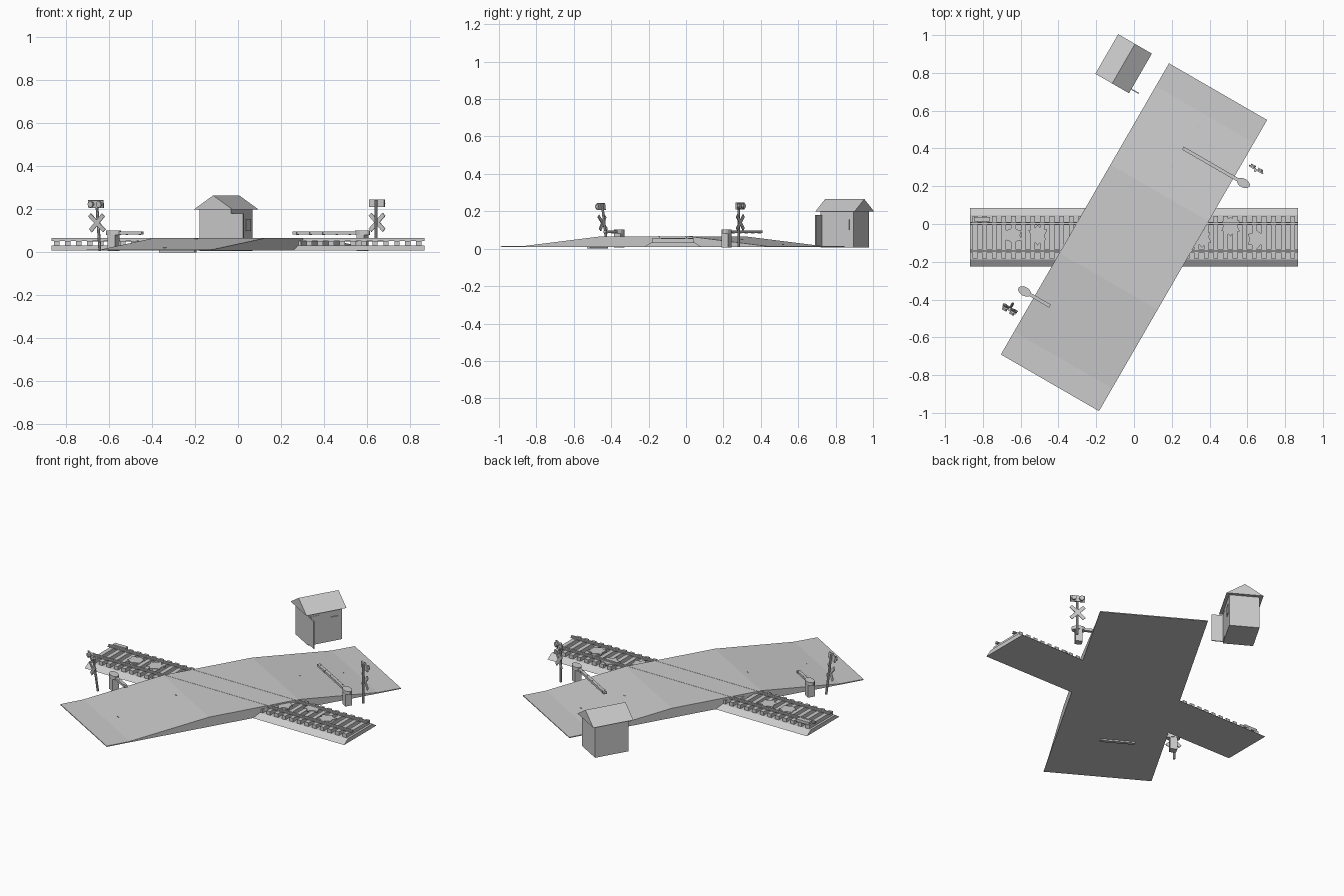
import bpy, bmesh, math, random
from mathutils import Matrix, Vector

cube = bpy.data.objects.get("Cube")
if cube:
    bpy.data.objects.remove(cube, do_unlink=True)

random.seed(4)
grey = bpy.data.materials.new("plain grey")
grey.use_nodes = True
grey.diffuse_color = (0.6, 0.6, 0.6, 1)
grey.node_tree.nodes["Principled BSDF"].inputs["Base Color"].default_value = (0.6, 0.6, 0.6, 1)

T = Matrix.Translation
def rot(deg, axis): return Matrix.Rotation(math.radians(deg), 4, axis)

CENTRE = T((0, -0.07, 0))
ROAD = CENTRE @ rot(-30, 'Z')          # x across the road, y along it


def finish(name, bm, mat):
    bmesh.ops.recalc_face_normals(bm, faces=bm.faces)
    mesh = bpy.data.meshes.new(name)
    bm.to_mesh(mesh)
    bm.free()
    mesh.materials.append(grey)
    obj = bpy.data.objects.new(name, mesh)
    obj.matrix_world = mat
    bpy.context.collection.objects.link(obj)
    return obj


def box(name, size, loc, frame, turn=Matrix()):
    bm = bmesh.new()
    bmesh.ops.create_cube(bm, size=1, matrix=Matrix.Diagonal((*size, 1)))
    return finish(name, bm, frame @ T(loc) @ turn)


def prism(name, outline, depth, frame):
    """Outline in x, y, extruded along z by depth."""
    bm = bmesh.new()
    face = bm.faces.new([bm.verts.new((x, y, 0)) for x, y in outline])
    new = bmesh.ops.extrude_face_region(bm, geom=[face])["geom"]
    bmesh.ops.translate(bm, vec=(0, 0, depth),
                        verts=[v for v in new if isinstance(v, bmesh.types.BMVert)])
    return finish(name, bm, frame)


def disc(name, rx, ry, depth, sides, frame):
    ring = [2 * math.pi * i / sides for i in range(sides)]
    return prism(name, [(rx * math.cos(a), ry * math.sin(a)) for a in ring], depth, frame)


# Section frames: outline x -> along y or x, outline y -> up
ACROSS_X = Matrix(((0, 0, 1, 0), (1, 0, 0, 0), (0, 1, 0, 0), (0, 0, 0, 1)))
ACROSS_Y = rot(90, 'X')

# Road with a ramp on each side of the crossing
half = [(0.89, 0.008), (0.89, 0.013), (0.75, 0.014), (0.27, 0.066)]
prism("road", half + [(-y, z) for y, z in reversed(half)], 0.6,
      ROAD @ T((-0.3, 0, 0)) @ ACROSS_X)
box("buried_stop_line", (0.19, 0.02, 0.008), (-0.04, -0.49, 0.004), ROAD)

# Ballast bed, ties and rails
prism("ballast", [(-0.155, 0.008), (0.155, 0.008), (0.118, 0.032), (-0.118, 0.032)],
      1.735, CENTRE @ T((-0.868, 0, 0)) @ ACROSS_X)
for i in range(34):
    x = -0.842 + i * 0.051
    box("tie", (0.025, 0.225, 0.022), (x, 0, 0.043), CENTRE)
for side in (-1, 1):
    y = side * 0.073
    box("rail_foot", (1.735, 0.016, 0.004), (-0.0005, y, 0.056), CENTRE)
    box("rail_web", (1.735, 0.005, 0.008), (-0.0005, y, 0.06), CENTRE)
    box("rail_head", (1.735, 0.01, 0.005), (-0.0005, y, 0.0645), CENTRE)
box("loose_tie", (0.085, 0.025, 0.016), (-0.805, 0.095, 0.06), CENTRE)

# Ragged weed patches between the rails
for x, y in ((-0.64, 0.01), (-0.51, 0.01), (0.36, 0.0), (0.51, 0.06), (0.65, -0.01)):
    ring = []
    for i in range(12):
        a, r = math.pi * i / 6, random.uniform(0.045, 0.06) if i % 2 else 0.037
        ring.append((r * math.cos(a), r * math.sin(a)))
    prism("weed_patch", ring, 0.008, CENTRE @ T((x, y, 0.05)))


def signal(frame):
    disc("signal_post", 0.007, 0.007, 0.235, 8, frame @ T((0, 0, 0.008)))
    for angle in (-45, 45):
        box("crossed_board", (0.105, 0.005, 0.02), (0, 0.01, 0.14), frame, rot(angle, 'Y'))
    box("lamp_board", (0.08, 0.008, 0.036), (0, 0.008, 0.228), frame)
    for side in (-1, 1):
        disc("lamp", 0.014, 0.014, 0.014, 10,
             frame @ T((side * 0.022, 0.024, 0.228)) @ ACROSS_Y)


def gate(frame, length):
    box("gate_cabinet", (0.04, 0.04, 0.075), (0, 0, 0.045), frame)
    disc("gate_pivot", 0.038, 0.024, 0.02, 12, frame @ T((0, 0, 0.082)))
    box("gate_arm", (length, 0.018, 0.014), (-length / 2, 0, 0.09), frame)
    bands = int(length / 0.07)
    for i in range(1, bands + 1):
        box("arm_band", (0.004, 0.02, 0.016), (-i * 0.07, 0, 0.09), frame)


# One signal and gate per approach; the near pair is damaged
for turn, lean, length in ((0, 0, 0.37), (180, -7.5, 0.155)):
    side = ROAD @ rot(turn, 'Z')
    signal(side @ T((0.38, 0.625, 0)) @ rot(lean, 'X'))
    gate(side @ T((0.358, 0.538, 0)), length)

# Small road markings just proud of the ramps
for x, y, z in ((0.0, 0.68, 0.0225), (-0.01, 0.42, 0.0505),
                (-0.045, -0.31, 0.0625), (0.0, -0.68, 0.0225)):
    box("road_mark", (0.014, 0.006, 0.003), (x, y, z), ROAD)

# Hut with a gable roof, open door and window shutter
HUT = ROAD @ T((-0.507, 0.768, 0))
box("hut_walls", (0.168, 0.203, 0.195), (0, 0, 0.105), HUT)
prism("hut_roof", [(-0.103, 0.2), (0.103, 0.2), (0, 0.265)], 0.242,
      HUT @ T((0, 0.121, 0)) @ ACROSS_Y)
box("open_door", (0.065, 0.006, 0.165), (0.116, -0.096, 0.0975), HUT)
box("doorway", (0.004, 0.06, 0.165), (0.084, -0.062, 0.0975), HUT)
box("window_frame", (0.008, 0.045, 0.055), (0.084, 0.055, 0.128), HUT)
